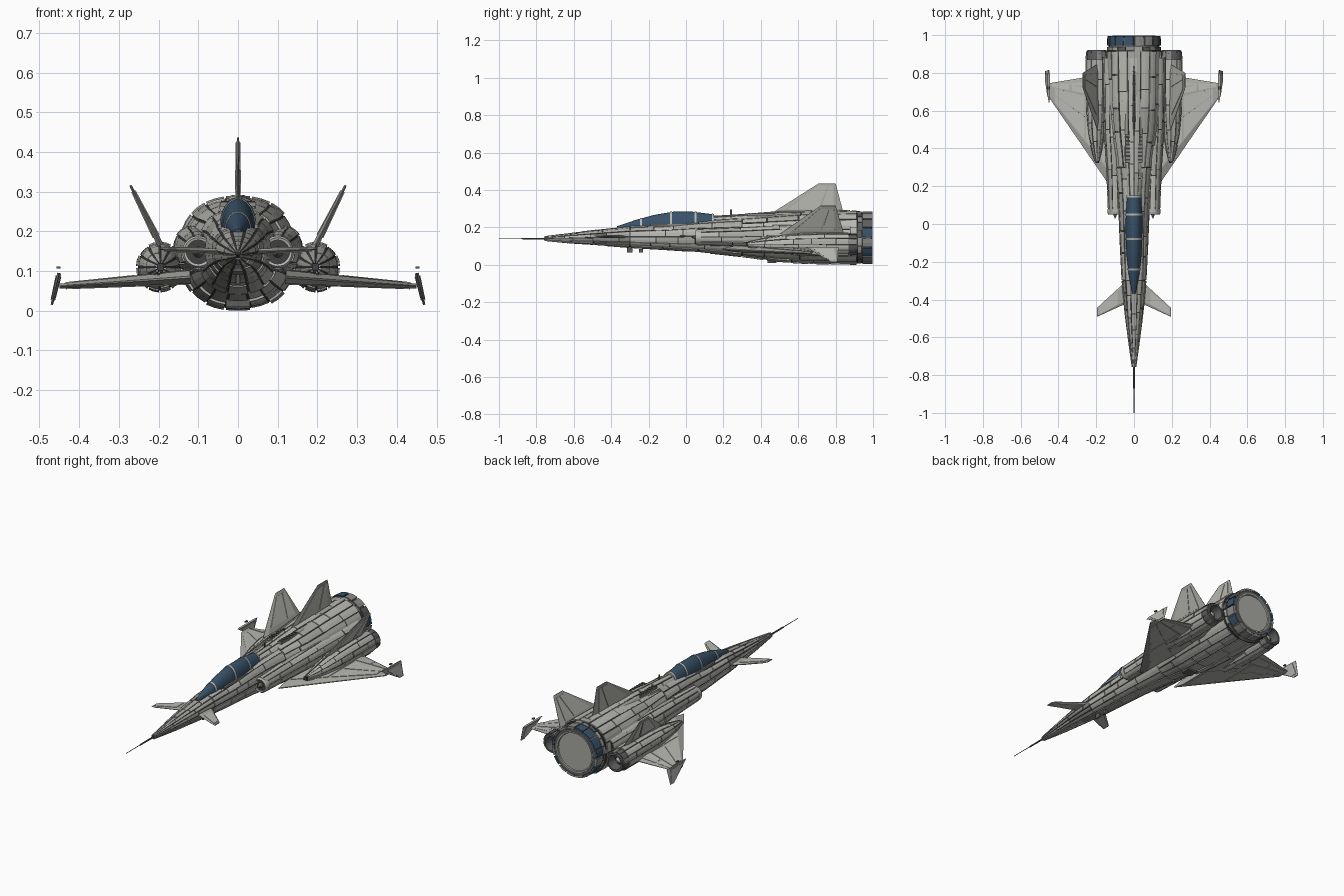
import bpy, bmesh, math, random
from mathutils import Vector

if "Cube" in bpy.data.objects:
    bpy.data.objects.remove(bpy.data.objects["Cube"])

random.seed(4)

def material(name, r, g, b):
    m = bpy.data.materials.new(name)
    m.diffuse_color = (r, g, b, 1)
    m.use_nodes = True
    m.node_tree.nodes["Principled BSDF"].inputs["Base Color"].default_value = m.diffuse_color
    return m

PANEL = material("light grey panel", .48, .48, .45)
PANEL2 = material("warm grey panel", .39, .39, .365)
FRAME = material("mid grey frame", .26, .26, .25)
SEAM = material("dark seam", .05, .05, .05)
METAL = material("engine metal", .11, .11, .11)
BLUE = material("blue glass", .04, .085, .14)

def mesh(name, V, F, mats, idx=None, mirror=False, smooth=False):
    me = bpy.data.meshes.new(name)
    me.from_pydata([tuple(v) for v in V], [], F)
    for m in mats:
        me.materials.append(m)
    if idx:
        me.polygons.foreach_set("material_index", idx)
    bm = bmesh.new()
    bm.from_mesh(me)
    bmesh.ops.recalc_face_normals(bm, faces=bm.faces)
    bm.to_mesh(me)
    bm.free()
    ob = bpy.data.objects.new(name, me)
    bpy.context.collection.objects.link(ob)
    if mirror:
        ob.modifiers.new("mirror", "MIRROR").use_clip = False
    if smooth:
        bpy.ops.object.select_all(action='DESELECT')
        ob.select_set(True)
        bpy.context.view_layer.objects.active = ob
        bpy.ops.object.shade_smooth_by_angle(angle=math.radians(35))
    return ob

def surf(secs, y, t, off=0, e=2.0):
    """Point on a lofted body; secs rows are (y, cx, cz, rx, rz)."""
    a, b = secs[0], secs[-1]
    for p, q in zip(secs, secs[1:]):
        if p[0] <= y <= q[0]:
            a, b = p, q
            break
    k = min(1, max(0, (y - a[0]) / (b[0] - a[0])))
    cx, cz, rx, rz = [a[i] + (b[i] - a[i]) * k for i in range(1, 5)]
    c, s = math.cos(2 * math.pi * t), math.sin(2 * math.pi * t)
    f = lambda w: math.copysign(abs(w) ** (2 / e), w)
    return Vector((cx + max(.002, rx + off) * f(c), y, cz + max(.002, rz + off) * f(s)))

def hull(name, secs, mat, n=32, off=0, e=2.0, ys=None, **kw):
    ys = ys or [s[0] for s in secs]
    V = [surf(secs, y, j / n, off, e) for y in ys for j in range(n)]
    F = [(i * n + j, i * n + (j + 1) % n, (i + 1) * n + (j + 1) % n, (i + 1) * n + j)
         for i in range(len(ys) - 1) for j in range(n)]
    F += [tuple(range(n)), tuple(range(len(V) - n, len(V)))]
    return mesh(name, V, F, [mat], **kw)

def slab(fn, nu, nv, V, F):
    """Closed thick patch: fn(u, v, layer) for layers 0 and 1."""
    b, w = len(V), nv + 1
    m = (nu + 1) * w
    V += [fn(i / nu, j / nv, l) for l in (0, 1) for i in range(nu + 1) for j in range(w)]
    for i in range(nu):
        for j in range(nv):
            q = [b + i * w + j, b + i * w + j + 1, b + (i + 1) * w + j + 1, b + (i + 1) * w + j]
            F += [tuple(q), tuple(x + m for x in reversed(q))]
    rim = [(i, 0) for i in range(nu)] + [(nu, j) for j in range(nv)]
    rim += [(i, nv) for i in range(nu, 0, -1)] + [(0, j) for j in range(nv, 0, -1)]
    r = [b + i * w + j for i, j in rim]
    F += [(p, q, q + m, p + m) for p, q in zip(r, r[1:] + r[:1])]

def plating(name, secs, cols, y0, y1, length, e=2.0, mats=(PANEL, PANEL, PANEL2),
            out=0, thick=.007, gap=.0025, vary=.003, mirror=False):
    """Staggered armour plates around a lofted body."""
    V, F, idx = [], [], []
    for c in range(cols):
        y = y0
        while y < y1 - .001:
            ye = y + length * random.uniform(.6, 1.4)
            if ye > y1 - length * .4:
                ye = y1
            r = (surf(secs, (y + ye) / 2, .25) - surf(secs, (y + ye) / 2, .75)).length / 2
            g = min(.12, gap * cols / (2 * math.pi * r))
            o = out - random.choice((0, 0, vary))
            fn = lambda u, v, l: surf(secs, y + gap + (ye - y - 2 * gap) * v,
                                      (c + g + (1 - 2 * g) * u) / cols, o - l * thick, e)
            n0 = len(F)
            slab(fn, 2, max(1, round((ye - y) / .06)), V, F)
            idx += [random.randrange(len(mats))] * (len(F) - n0)
            y = ye
    mesh(name, V, F, list(mats), idx, mirror)

def fin(name, rl, rt, tl, tt, hr, ht, panels, mirror=True, mat=FRAME):
    """Tapered blade (root/tip leading and trailing points) with raised panels."""
    rl, rt, tl, tt = map(Vector, (rl, rt, tl, tt))
    nrm = (rt - rl).cross(tl - rl).normalized()
    P = lambda u, v: rl.lerp(rt, u).lerp(tl.lerp(tt, u), v)
    prof = lambda u: .15 + .85 * min(1, u / .12, (1 - u) / .12)
    H = lambda u, v: (hr + (ht - hr) * v) * prof(u)
    us = (0, .12, .88, 1)
    loop = [(u, 1) for u in us] + [(u, -1) for u in reversed(us)]
    V = [P(u, v) + nrm * H(u, v) * s for v in (0, 1) for u, s in loop]
    F = [(i, (i + 1) % 8, (i + 1) % 8 + 8, i + 8) for i in range(8)]
    F += [tuple(range(8)), tuple(range(8, 16))]
    mesh(name, V, F, [mat], mirror=mirror)
    V, F = [], []
    for u0, u1, v0, v1 in panels:
        for s in (1, -1):
            def fn(u, v, l):
                a, b = u0 + (u1 - u0) * u, v0 + (v1 - v0) * v
                return P(a, b) + nrm * s * (H(a, b) + (.0025 if l == 0 else -.002))
            slab(fn, 1, 1, V, F)
    mesh(name + "_panels", V, F, [PANEL], mirror=mirror)

def lathe(name, prof, cx, cz, mat, n=32, mirror=False):
    """Revolve (radius, y) points around a fore-aft axis."""
    V = [(cx + r * math.cos(2 * math.pi * j / n), y, cz + r * math.sin(2 * math.pi * j / n))
         for r, y in prof for j in range(n)]
    F = [(i * n + j, i * n + (j + 1) % n, (i + 1) * n + (j + 1) % n, (i + 1) * n + j)
         for i in range(len(prof) - 1) for j in range(n)]
    F += [tuple(range(n)), tuple(range(len(V) - n, len(V)))]
    mesh(name, V, F, [mat], mirror=mirror, smooth=True)

def boxes(name, items, mat, mirror=False):
    V, F = [], []
    for x, y, z, sx, sy, sz in items:
        slab(lambda u, v, l: Vector((x + (u - .5) * sx, y + (v - .5) * sy, z + (.5 - l) * sz)), 1, 1, V, F)
    mesh(name, V, F, [mat], mirror=mirror)

# Main fuselage: dark core under staggered plates
rows = [(-.76, .012, .128, .153), (-.6, .034, .112, .174), (-.45, .053, .102, .192),
        (-.3, .066, .09, .21), (-.1, .076, .078, .222), (.05, .082, .068, .238),
        (.2, .092, .052, .25), (.35, .108, .035, .26), (.48, .132, .014, .272),
        (.65, .146, .004, .285), (.92, .15, 0, .29)]
body = [(y, 0, (a + b) / 2, w, (b - a) / 2) for y, w, a, b in rows]
hull("fuselage_core", body, SEAM, off=-.006, e=2.35)
plating("nose_plates", body, 14, -.76, -.3, .14, 2.35, (PANEL, PANEL2, PANEL2, FRAME))
plating("mid_plates", body, 14, -.3, .3, .15, 2.35)
plating("rear_plates", body, 18, .3, .915, .16, 2.35, vary=.005)
lathe("nose_probe", [(.0015, -1), (.002, -.88), (.004, -.87), (.005, -.74)], 0, .14, METAL, 8)

# Dorsal spine with cooling slats
spine = [(.14, 0, .22, .042, .042), (.3, 0, .225, .052, .047), (.5, 0, .235, .058, .053),
         (.88, 0, .235, .06, .058)]
hull("spine_core", spine, SEAM, off=-.005)
plating("spine_plates", spine, 12, .14, .88, .16)
boxes("vent_bed", [(.032, .4, .268, .026, .15, .012)], FRAME, True)
boxes("vent_slats", [(.032, .34 + i * .02, .273, .022, .01, .008) for i in range(7)], SEAM, True)
boxes("dorsal_antenna", [(0, .24, .28, .003, .012, .03)], METAL)
boxes("belly_sensors", [(0, -.3, .08, .008, .03, .026), (0, -.24, .076, .012, .02, .02),
                        (0, .46, .02, .06, .05, .02)], METAL)

# Canopy and hoops
glass = [(-.37, 0, .2, .008, .006), (-.27, 0, .204, .028, .036), (-.17, 0, .207, .039, .06),
         (-.07, 0, .21, .044, .074), (.03, 0, .21, .045, .075), (.15, 0, .21, .042, .06)]
hull("canopy", glass, BLUE, off=0, smooth=True)
for i, y in enumerate((-.24, -.08, .05, .145)):
    hull(f"canopy_hoop_{i}", glass, PANEL, off=.0025, ys=[y - .005, y + .005])
boxes("canopy_sill", [(.046, -.02, .213, .008, .34, .012)], FRAME, True)

# Side intakes
trunk = [(.06, .1, .148, .038, .044), (.3, .103, .15, .045, .052), (.5, .112, .155, .05, .06),
         (.88, .115, .155, .052, .06)]
hull("intake_core", trunk, SEAM, off=-.005, mirror=True)
plating("intake_plates", trunk, 10, .06, .88, .17, mirror=True)
lathe("intake_lip", [(.03, .07), (.03, .052), (.036, .05), (.041, .06), (.041, .08)], .1, .148, PANEL, 20, True)
lathe("intake_cone", [(.002, .03), (.016, .065)], .1, .148, METAL, 12, True)

# Outer nacelles
pod = [(.33, .195, .11, .014, .016), (.45, .197, .11, .043, .042), (.56, .197, .11, .056, .058),
       (.7, .197, .11, .06, .064), (.87, .197, .11, .06, .064)]
hull("nacelle_core", pod, SEAM, off=-.005, mirror=True)
plating("nacelle_plates", pod, 12, .33, .87, .15, mirror=True)
boxes("nacelle_sensor", [(.195, .328, .11, .018, .012, .018)], SEAM, True)
lathe("nacelle_nozzle", [(.045, .85), (.055, .87), (.055, .905), (.05, .92), (.04, .92), (.036, .89),
                         (.03, .86)], .197, .11, METAL, 24, True)
lathe("nacelle_hub", [(.02, .85), (.018, .885), (.006, .9)], .197, .11, PANEL2, 12, True)
podring = [(.86, .197, .11, .06, .06), (.92, .197, .11, .057, .057)]
plating("nacelle_nozzle_petals", podring, 12, .868, .915, .1, mats=(METAL, FRAME), mirror=True)

# Main engine nozzle
lathe("main_nozzle", [(.12, .88), (.136, .9), (.134, .985), (.128, .995), (.108, .995), (.1, .94),
                      (.088, .86)], 0, .145, METAL)
lathe("nozzle_rim", [(.104, .99), (.106, .997), (.113, .997), (.115, .99)], 0, .145, PANEL2)
ring = [(.9, 0, .145, .145, .142), (1, 0, .145, .141, .141)]
plating("nozzle_collar", ring, 20, .905, .94, .1, mats=(FRAME, PANEL2, METAL))
plating("nozzle_petals", ring, 16, .94, 1, .1, mats=(BLUE, METAL, FRAME), thick=.012, gap=.004)
lathe("nozzle_hub", [(.045, .85), (.042, .91), (.03, .93), (.01, .935)], 0, .145, PANEL2, 16)
V, F = [], []
for k in range(10):
    a = k * math.pi / 5
    slab(lambda u, v, l: Vector(((.035 + .06 * u) * math.cos(a + .05 * l), .86 + .04 * v,
         .145 + (.035 + .06 * u) * math.sin(a + .05 * l))), 1, 1, V, F)
mesh("nozzle_vanes", V, F, [FRAME])

# Wings, winglets, canards and tail fins
fin("wing", (.12, .19, .085), (.12, .8, .085), (.45, .67, .062), (.45, .745, .062), .017, .006,
    [(.14, .45, .03, .4), (.47, .74, .03, .4), (.14, .45, .43, .9), (.47, .74, .43, .9),
     (.78, .93, .36, .64), (.78, .93, .67, .95)], mat=PANEL2)
fin("winglet", (.45, .64, .095), (.45, .815, .095), (.469, .775, .015), (.469, .81, .015), .005, .003,
    [(.15, .85, .1, .85)], mat=PANEL2)
boxes("wingtip_light", [(.452, .72, .109, .01, .016, .006)], METAL, True)
fin("canard", (.05, -.425, .15), (.05, -.31, .15), (.197, -.492, .156), (.197, -.445, .156), .007, .003,
    [(.15, .85, .25, .93)], mat=PANEL2)
fin("canted_fin", (.195, .5, .165), (.195, .845, .165), (.271, .72, .316), (.271, .8, .316), .008, .003,
    [(.15, .6, .15, .9), (.64, .86, .15, .9)], mat=PANEL2)
fin("tail_fin", (0, .44, .265), (0, .845, .265), (0, .71, .436), (0, .8, .436), .006, .003,
    [(.15, .62, .18, .93), (.66, .86, .18, .93)], mirror=False, mat=PANEL2)
